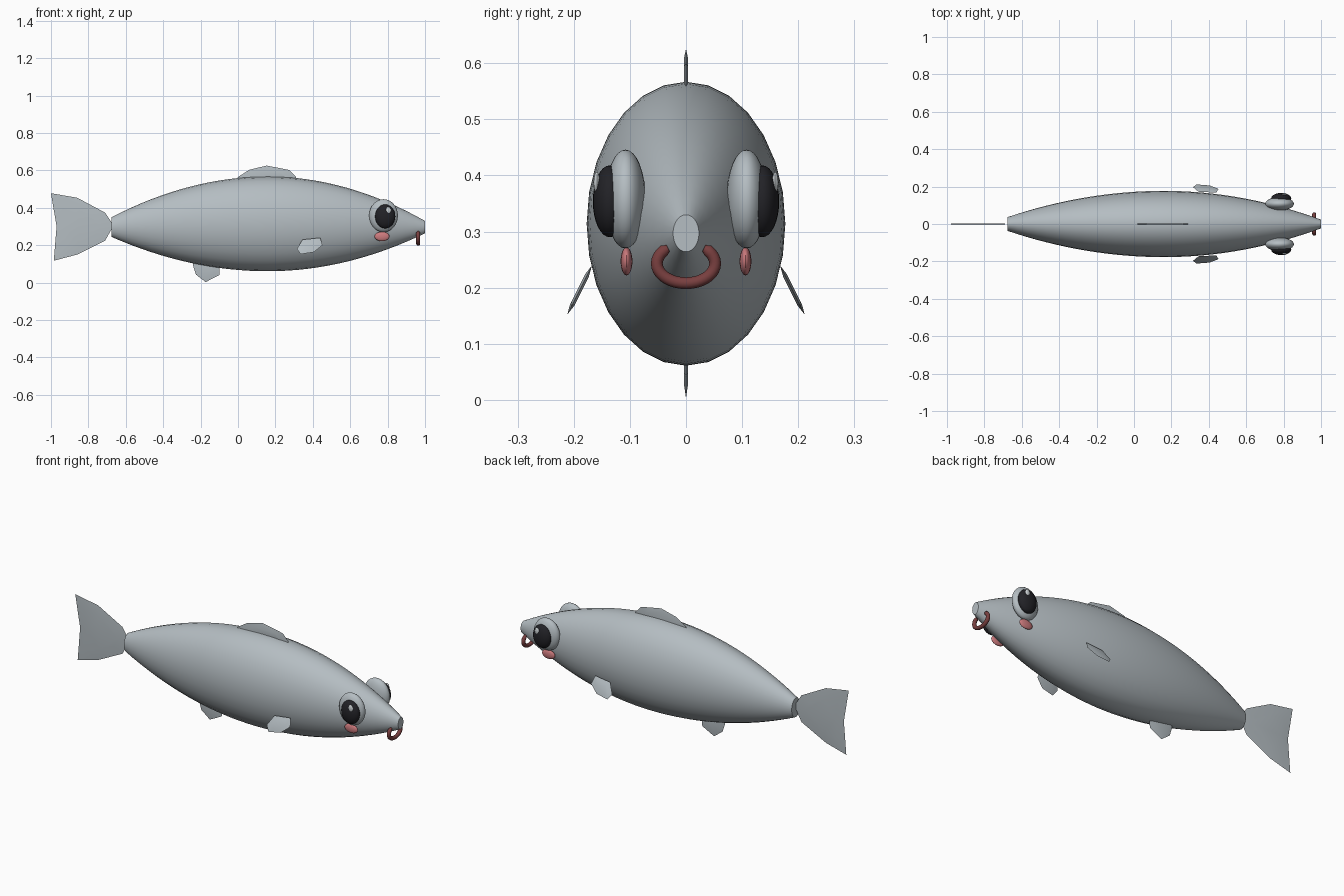
import bpy, bmesh, math
from mathutils import Vector

cube = bpy.data.objects.get("Cube")
if cube:
    bpy.data.objects.remove(cube, do_unlink=True)


def material(name, rgb, rough=0.6):
    m = bpy.data.materials.new(name)
    m.use_nodes = True
    m.diffuse_color = (*rgb, 1)
    bsdf = m.node_tree.nodes["Principled BSDF"]
    bsdf.inputs["Base Color"].default_value = (*rgb, 1)
    bsdf.inputs["Roughness"].default_value = rough
    return m


GREY = material("silver grey", (0.46, 0.51, 0.54))
BLACK = material("pupil black", (0.016, 0.016, 0.02))
WHITE = material("highlight white", (0.62, 0.66, 0.68))
PINK = material("cheek pink", (0.62, 0.20, 0.21))
RED = material("ring dark red", (0.19, 0.05, 0.05))


def make(name, bm, mat, smooth=True):
    bmesh.ops.recalc_face_normals(bm, faces=bm.faces)
    me = bpy.data.meshes.new(name)
    bm.to_mesh(me)
    bm.free()
    me.materials.append(mat)
    ob = bpy.data.objects.new(name, me)
    bpy.context.collection.objects.link(ob)
    if smooth:
        bpy.ops.object.select_all(action='DESELECT')
        ob.select_set(True)
        bpy.context.view_layer.objects.active = ob
        bpy.ops.object.shade_smooth_by_angle(angle=math.radians(40))
    return ob


def loft(name, rings, mat):
    """Skin a list of vertex rings and cap both ends."""
    bm = bmesh.new()
    loops = [[bm.verts.new(p) for p in ring] for ring in rings]
    n = len(loops[0])
    for a, b in zip(loops, loops[1:]):
        for i in range(n):
            j = (i + 1) % n
            bm.faces.new((a[i], a[j], b[j], b[i]))
    bm.faces.new(loops[0])
    bm.faces.new(loops[-1])
    return make(name, bm, mat)


def ellipsoid(name, centre, radii, mat, u=24, v=16):
    bm = bmesh.new()
    bmesh.ops.create_uvsphere(bm, u_segments=u, v_segments=v, radius=1)
    bmesh.ops.scale(bm, vec=radii, verts=bm.verts)
    bmesh.ops.translate(bm, vec=centre, verts=bm.verts)
    return make(name, bm, mat)


def fin(name, outline, place, thick=0.004):
    """Thin lens-shaped fin: sharp rim, slightly swollen middle on both sides."""
    pts = [Vector(place(x, z)) for x, z in outline]
    mid = sum(pts, Vector()) / len(pts)
    normal = Vector()
    for a, b in zip(pts, pts[1:] + pts[:1]):
        normal += (a - mid).cross(b - mid)
    normal.normalize()
    bm = bmesh.new()
    rim = [bm.verts.new(p) for p in pts]
    for sign in (1, -1):
        inner = [bm.verts.new(mid.lerp(p, 0.6) + normal * thick * sign) for p in pts]
        for i in range(len(rim)):
            j = (i + 1) % len(rim)
            bm.faces.new((rim[i], rim[j], inner[j], inner[i]))
        bm.faces.new(inner)
    return make(name, bm, GREY)


# Body: elliptical sections that taper to a small flat nose and tail stub
SIDES, STEPS, X0, X1, XM = 28, 32, -0.675, 1.0, 0.16
rings = []
for k in range(STEPS + 1):
    x = X0 + (X1 - X0) * k / STEPS
    end_r, span = (0.053, XM - X0) if x < XM else (0.033, X1 - XM)
    swell = 1 - ((x - XM) / span) ** 2
    rz = end_r + (0.253 - end_r) * swell
    zc = 0.297 + 0.017 * swell
    rings.append([(x, 0.7 * rz * math.sin(2 * math.pi * i / SIDES),
                   zc + rz * math.cos(2 * math.pi * i / SIDES)) for i in range(SIDES)])
loft("body", rings, GREY)

# Fins on the centre plane
flat = lambda x, z: (x, 0, z)
fin("tail_fin", [(-1, 0.478), (-0.86, 0.454), (-0.71, 0.374), (-0.665, 0.305),
                 (-0.71, 0.225), (-0.86, 0.15), (-0.985, 0.117), (-0.97, 0.30)], flat)
fin("dorsal_fin", [(-0.01, 0.545), (0.0, 0.565), (0.06, 0.603), (0.153, 0.626),
                   (0.275, 0.602), (0.31, 0.565), (0.31, 0.54)], flat)
fin("belly_fin", [(-0.24, 0.13), (-0.24, 0.09), (-0.225, 0.043), (-0.173, 0.003),
                  (-0.10, 0.04), (-0.095, 0.12)], flat)

# Paired parts
for side, s in (("left", 1), ("right", -1)):
    fin(side + "_pectoral_fin",
        [(0.315, 0.18), (0.345, 0.23), (0.44, 0.24), (0.452, 0.20),
         (0.405, 0.163), (0.335, 0.152)],
        lambda x, z: (x, s * (0.17 + 0.5 * (0.235 - z)), z))
    ellipsoid(side + "_eyeball", (0.778, s * 0.108, 0.358), (0.077, 0.036, 0.088), GREY)
    ellipsoid(side + "_pupil", (0.787, s * 0.136, 0.354), (0.054, 0.030, 0.064), BLACK)
    ellipsoid(side + "_eye_highlight", (0.804, s * 0.159, 0.387),
              (0.014, 0.006, 0.019), WHITE, 12, 8)
    ellipsoid(side + "_cheek", (0.77, s * 0.106, 0.247), (0.04, 0.0105, 0.025), PINK)

# Nose ring: an open oval arc with rounded tips, hanging under the mouth
ARC, R = 28, 0.0105
sections = []
for k in range(ARC + 1):
    t = math.radians(-232 + 284 * k / ARC)
    c = Vector((0.963, 0.052 * math.cos(t), 0.243 + 0.035 * math.sin(t)))
    out = Vector((0, 0.035 * math.cos(t), 0.052 * math.sin(t))).normalized()
    r = R * (0.6 if k in (0, ARC) else 1)
    sections.append([c + r * (out * math.cos(a) + Vector((1, 0, 0)) * math.sin(a))
                     for a in (2 * math.pi * i / 12 for i in range(12))])
loft("nose_ring", sections, RED)
